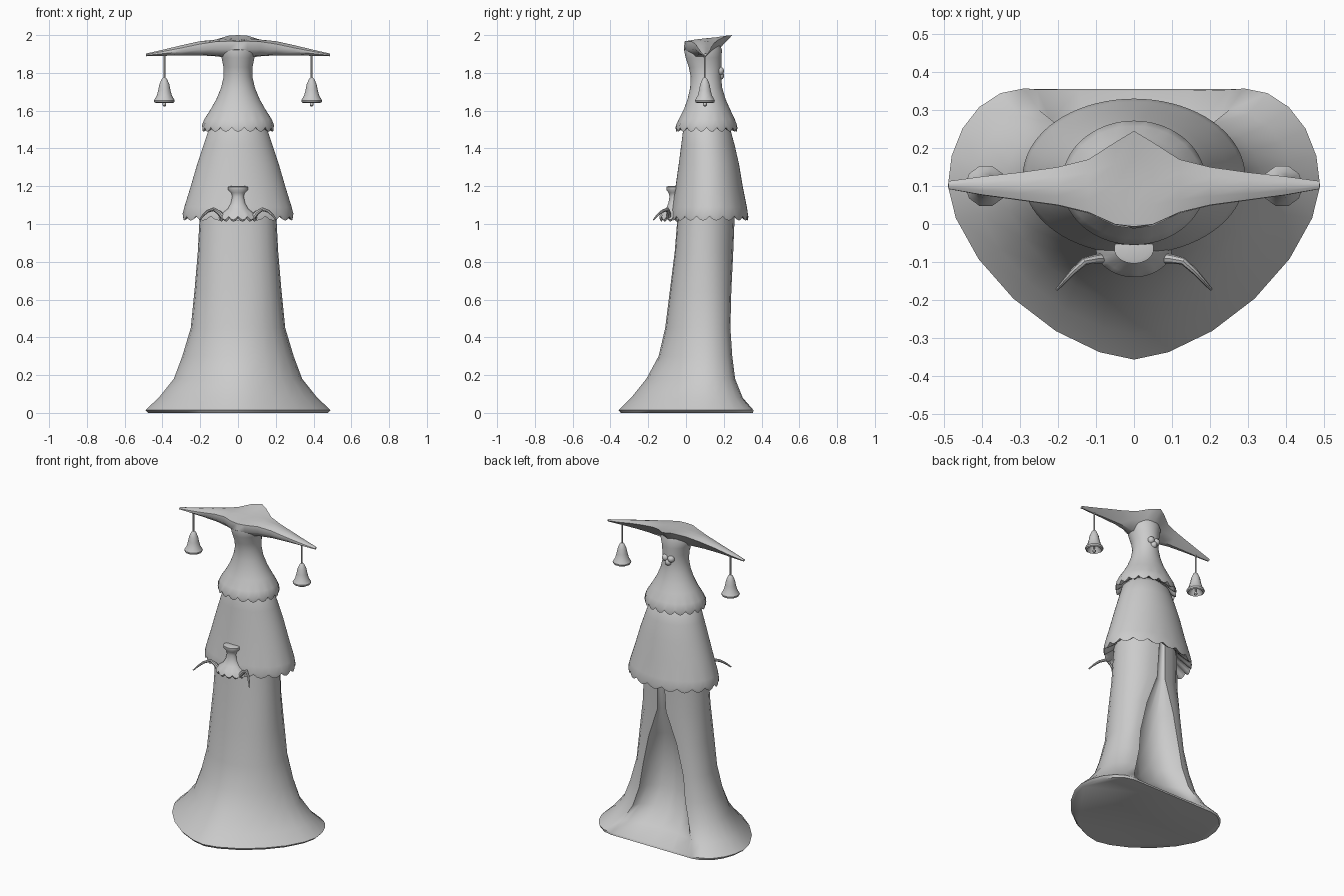
import bpy, bmesh, math
from mathutils import Vector

cube = bpy.data.objects.get("Cube")
if cube:
    bpy.data.objects.remove(cube)

GREY = (0.6, 0.6, 0.6, 1)
mat = bpy.data.materials.new("plain_grey")
mat.use_nodes = True
mat.diffuse_color = GREY
mat.node_tree.nodes["Principled BSDF"].inputs["Base Color"].default_value = GREY


def finish(name, bm, angle=40):
    bmesh.ops.recalc_face_normals(bm, faces=bm.faces)
    mesh = bpy.data.meshes.new(name)
    bm.to_mesh(mesh)
    bm.free()
    obj = bpy.data.objects.new(name, mesh)
    bpy.context.collection.objects.link(obj)
    mesh.materials.append(mat)
    bpy.ops.object.select_all(action='DESELECT')
    obj.select_set(True)
    bpy.context.view_layer.objects.active = obj
    bpy.ops.object.shade_smooth_by_angle(angle=math.radians(angle))
    return obj


def loft(name, rings, angle=40):
    """Skin a list of equal closed rings and cap both ends."""
    bm = bmesh.new()
    loops = [[bm.verts.new(p) for p in ring] for ring in rings]
    n = len(loops[0])
    for a, b in zip(loops, loops[1:]):
        for i in range(n):
            j = (i + 1) % n
            bm.faces.new((a[i], a[j], b[j], b[i]))
    bm.faces.new(loops[0])
    bm.faces.new(loops[-1])
    return finish(name, bm, angle)


def oval(z, rx, y0, y1, n=72, x=0, drop=0, scallops=18):
    """Oval ring between y0 and y1; drop hangs a scalloped hem."""
    ring = []
    for i in range(n):
        t = math.tau * i / n
        hang = drop * abs(math.sin(scallops * t / 2))
        ring.append((x + rx * math.cos(t),
                     (y0 + y1) / 2 + (y1 - y0) / 2 * math.sin(t), z - hang))
    return ring


def lathe(name, profile, x, y, n, squash=1.0, angle=40):
    return loft(name, [oval(z, r, y - r * squash, y + r * squash, n, x)
                       for r, z in profile], angle)


# Flared skirt with a deep split up the back
def skirt_ring(z, hw, front, back, split, inner, p):
    mid = 0.1
    half = []
    for k in range(7):
        t = math.pi / 2 * k / 6
        half.append((hw * math.sin(t) ** (2 / p) if k else 0,
                     mid + (front - mid) * max(math.cos(t), 0) ** (2 / p)))
    for k in range(1, 6):
        t = math.pi / 2 * k / 5
        half.append((split + (hw - split) * math.cos(t),
                     mid + (back - mid) * math.sin(t)))
    half.append((split * 0.88, back + (inner - back) * 0.5))
    half.append((split * 0.5, back + (inner - back) * 0.92))
    half.append((0, inner))
    mirrored = [(-x, y) for x, y in half[-2:0:-1]]
    return [(x, y, z) for x, y in half + mirrored]


loft("skirt", [skirt_ring(*r) for r in (
    (0, .475, -.345, .355, .29, .355, 1.6),
    (.015, .49, -.357, .357, .29, .35, 1.6),
    (.08, .42, -.29, .30, .25, .25, 1.65),
    (.18, .34, -.21, .26, .2, .17, 1.75),
    (.30, .295, -.145, .245, .165, .13, 1.9),
    (.45, .25, -.11, .235, .145, .12, 2.1),
    (.65, .23, -.085, .24, .1, .14, 2.2),
    (.85, .213, -.06, .25, .03, .225, 2.2),
    (1.1, .2, -.04, .26, .02, .25, 2.2))], 50)

# Lower cape with scalloped hem
loft("lower_cape", [
    oval(1.1, .19, -.03, .25),
    oval(1.05, .27, -.06, .31, drop=.02),
    oval(1.04, .29, -.078, .328, drop=.022),
    oval(1.055, .293, -.08, .33, drop=.015),
    oval(1.09, .284, -.072, .322),
    oval(1.2, .25, -.055, .30),
    oval(1.32, .215, -.038, .28),
    oval(1.42, .182, -.025, .257),
    oval(1.5, .155, -.015, .235),
    oval(1.54, .12, .0, .2)], 50)

# Upper cape, neck and head in one flowing form
loft("upper_cape_and_neck", [
    oval(1.55, .12, .01, .2),
    oval(1.515, .17, -.04, .255, drop=.02),
    oval(1.51, .188, -.053, .27, drop=.022),
    oval(1.525, .19, -.055, .272, drop=.015),
    oval(1.555, .178, -.038, .258),
    oval(1.61, .143, -.01, .232),
    oval(1.66, .115, .008, .21),
    oval(1.72, .09, .022, .192),
    oval(1.78, .076, .025, .185),
    oval(1.83, .077, .015, .188),
    oval(1.88, .087, -.002, .188),
    oval(1.92, .098, -.01, .19),
    oval(1.955, .085, -.005, .18)], 50)

# Small tied knot behind the neck
for i, (kx, kz) in enumerate(((-.02, 1.81), (.02, 1.81), (0, 1.785))):
    bm = bmesh.new()
    bmesh.ops.create_uvsphere(bm, u_segments=12, v_segments=8, radius=.022)
    bmesh.ops.translate(bm, verts=bm.verts, vec=(kx, .18, kz))
    finish("neck_knot_%d" % i, bm)


# Wide winged hat, skinned from side to side
def hat_ring(x, front, back, zf, zk, zmid, zu):
    def at(f, z):
        return (x, front + (back - front) * f, z)
    return [at(0, (zf + zu) / 2), at(.02, zf), at(.25, zf * .4 + zmid * .6),
            at(.5, zmid), at(.75, zmid * .6 + zk * .4), at(1, zk),
            at(.78, (zk + zu) / 2), at(.5, zu), at(.22, zu + .004)]


sections = [
    (0, -.012, .245, 1.967, 2.0, 1.975, 1.88),
    (.05, -.005, .215, 1.968, 1.997, 1.983, 1.88),
    (.12, .028, .17, 1.965, 1.975, 1.976, 1.888),
    (.2, .048, .15, 1.953, 1.958, 1.968, 1.893),
    (.3, .062, .136, 1.932, 1.938, 1.946, 1.893),
    (.4, .076, .125, 1.913, 1.915, 1.922, 1.89),
    (.488, .092, .113, 1.897, 1.898, 1.902, 1.888)]
left_half = [(-s[0],) + s[1:] for s in sections[:0:-1]]
loft("winged_hat", [hat_ring(*s) for s in left_half + sections], 50)

for side, label in ((1, "left"), (-1, "right")):
    # Hanging bell with cord and clapper
    x = .39 * side
    lathe(label + "_bell_cord", ((.005, 1.76), (.005, 1.9)), x, .1, 6)
    lathe(label + "_bell", (
        (.012, 1.69), (.045, 1.64), (.053, 1.645), (.055, 1.655), (.04, 1.68),
        (.032, 1.71), (.026, 1.74), (.014, 1.768), (.006, 1.775)), x, .1, 10)
    lathe(label + "_bell_clapper", (
        (.004, 1.622), (.01, 1.628), (.01, 1.638), (.004, 1.645),
        (.004, 1.69)), x, .1, 8)

    # Tapering curved horn beside the clasp
    path = [Vector((px * side, py, pz)) for px, py, pz in (
        (.075, -.09, 1.03), (.1, -.092, 1.06), (.13, -.098, 1.078),
        (.16, -.125, 1.068), (.185, -.152, 1.045), (.203, -.172, 1.022))]
    rings = []
    for i, p in enumerate(path):
        along = path[min(i + 1, 5)] - path[max(i - 1, 0)]
        turn = along.to_track_quat('Z', 'Y')
        r = .014 - .002 * i
        rings.append([p + turn @ Vector((r * math.cos(math.tau * k / 8),
                                         r * math.sin(math.tau * k / 8), 0))
                      for k in range(8)])
    loft(label + "_horn", rings)

# Bell-shaped clasp on the front of the cape
clasp = [(.05, 1.05), (.09, 1.03), (.1, 1.04), (.085, 1.057), (.055, 1.08),
         (.038, 1.11), (.03, 1.145), (.036, 1.165), (.052, 1.18),
         (.052, 1.197), (.04, 1.2)]
loft("clasp", [oval(z, r, -.065 - r * .75, -.065 + r * .75, 48,
                    drop=.018 if z < 1.045 else 0, scallops=12)
               for r, z in clasp], 50)
